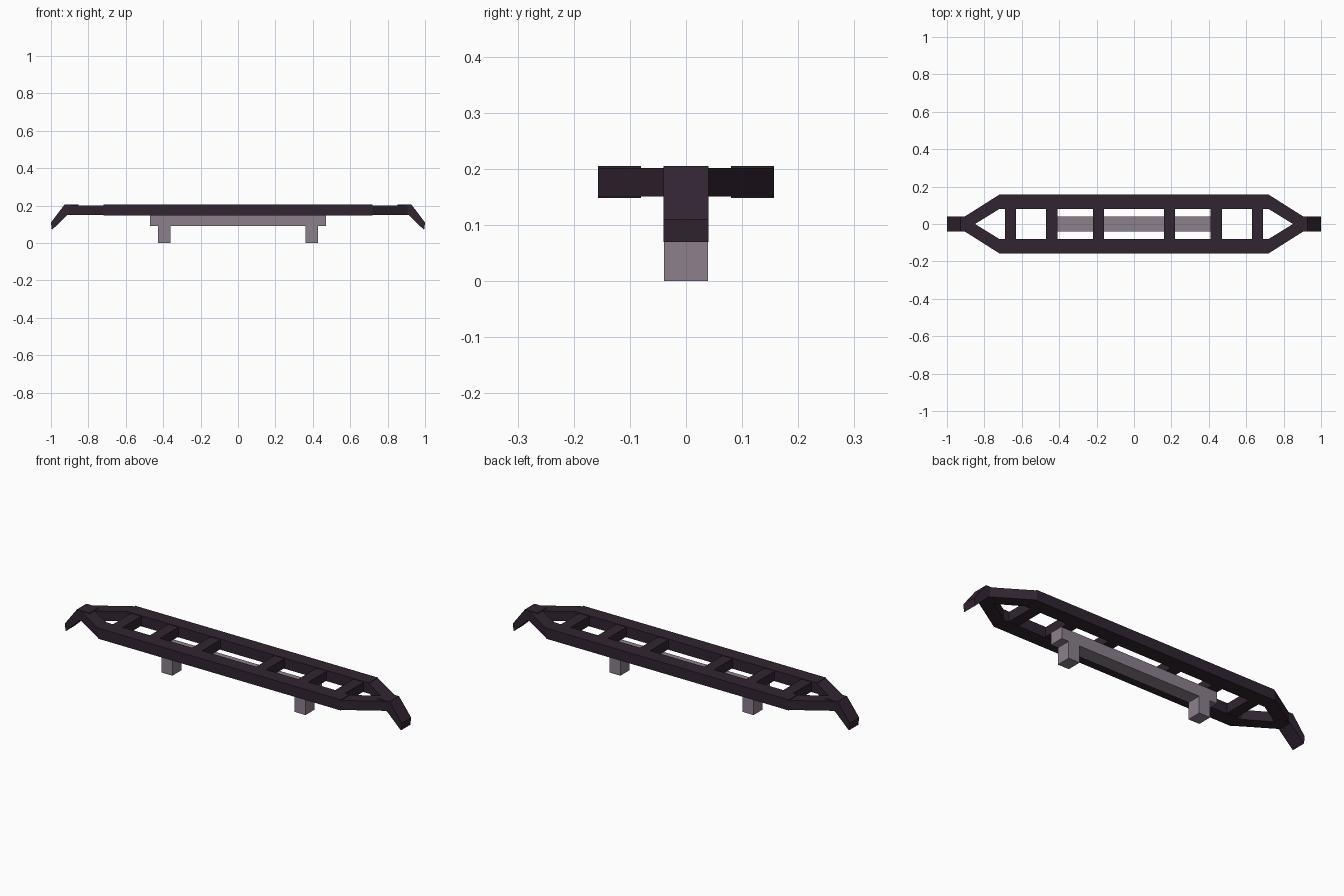
import bpy, bmesh
from mathutils import Vector

if "Cube" in bpy.data.objects:
    bpy.data.objects.remove(bpy.data.objects["Cube"])


def material(name, rgb):
    m = bpy.data.materials.new(name)
    m.diffuse_color = (*rgb, 1)
    m.use_nodes = True
    m.node_tree.nodes["Principled BSDF"].inputs["Base Color"].default_value = m.diffuse_color
    return m


DARK = material("dark plum", (0.030, 0.018, 0.030))
GREY = material("mauve grey", (0.26, 0.215, 0.26))


def prism(name, outline, offset, mat):
    """Extrude a closed 3D outline along an offset vector."""
    bm = bmesh.new()
    face = bm.faces.new([bm.verts.new(p) for p in outline])
    res = bmesh.ops.extrude_face_region(bm, geom=[face])
    verts = [g for g in res["geom"] if isinstance(g, bmesh.types.BMVert)]
    bmesh.ops.translate(bm, vec=Vector(offset), verts=verts)
    bmesh.ops.recalc_face_normals(bm, faces=bm.faces)
    mesh = bpy.data.meshes.new(name)
    bm.to_mesh(mesh)
    bm.free()
    mesh.materials.append(mat)
    obj = bpy.data.objects.new(name, mesh)
    bpy.context.collection.objects.link(obj)
    return obj


def box(name, x0, x1, y0, y1, z0, z1, mat):
    return prism(name, [(x0, y0, z0), (x1, y0, z0), (x1, y1, z0), (x0, y1, z0)],
                 (0, 0, z1 - z0), mat)


# Long side rails
for side, s in (("front", -1), ("back", 1)):
    y0, y1 = sorted((s * 0.08, s * 0.157))
    box(side + "_rail", -0.72, 0.72, y0, y1, 0.148, 0.205, DARK)

for end, e in (("left", -1), ("right", 1)):
    # Diagonal rails closing each end to a point
    for side, s in (("front", -1), ("back", 1)):
        pts = [(0.72, 0.157), (0.905, 0.04), (0.905, 0), (0.85, 0), (0.72, 0.08)]
        prism(f"{end}_{side}_diagonal", [(e * x, s * y, 0.151) for x, y in pts],
              (0, 0, 0.051), DARK)
    # Bent-down end bracket
    pts = [(0.853, 0.205), (0.928, 0.205), (1.0, 0.11),
           (0.995, 0.07), (0.912, 0.15), (0.853, 0.15)]
    prism(end + "_end_hook", [(e * x, -0.04, z) for x, z in pts], (0, 0.08, 0), DARK)
    # Cross bars
    for i, x in enumerate((0.19, 0.44, 0.66)):
        box(f"{end}_crossbar_{i + 1}", e * x - 0.03, e * x + 0.03,
            -0.085, 0.085, 0.151, 0.202, DARK)
    # Mounting feet
    box(end + "_foot", e * 0.395 - 0.033, e * 0.395 + 0.033,
        -0.039, 0.039, 0, 0.09, GREY)

# Central support beam under the frame
box("support_beam", -0.47, 0.47, -0.039, 0.039, 0.09, 0.152, GREY)
